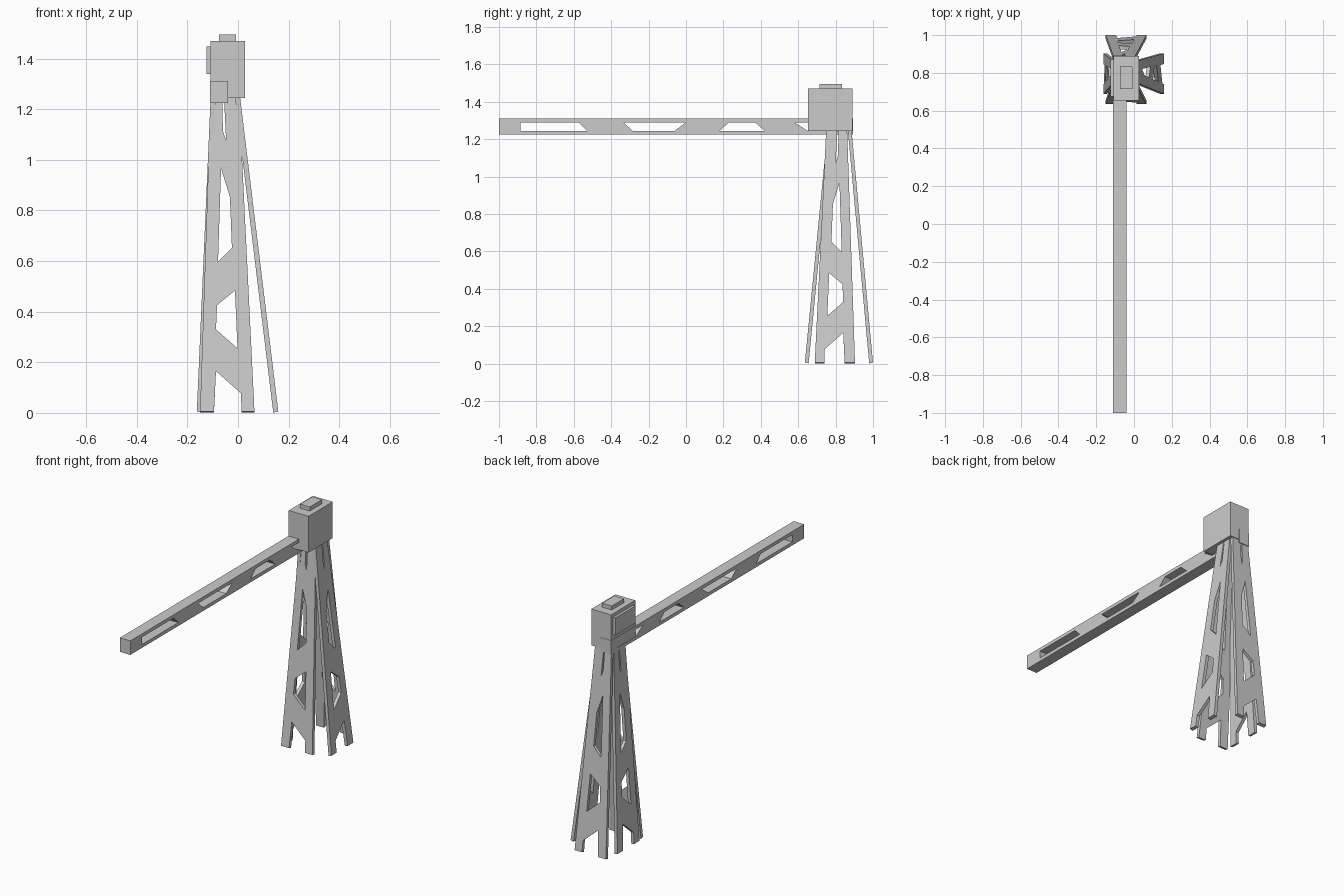
import bpy, bmesh

if "Cube" in bpy.data.objects:
    bpy.data.objects.remove(bpy.data.objects["Cube"])


def finish(name, bm):
    bmesh.ops.recalc_face_normals(bm, faces=bm.faces[:])
    mesh = bpy.data.meshes.new(name)
    bm.to_mesh(mesh)
    bm.free()
    obj = bpy.data.objects.new(name, mesh)
    bpy.context.collection.objects.link(obj)
    return obj


def box(name, lo, hi):
    bm = bmesh.new()
    bmesh.ops.create_cube(bm, size=1)
    for v in bm.verts:
        v.co = [l + (c + 0.5) * (h - l) for l, h, c in zip(lo, hi, v.co)]
    return finish(name, bm)


def plate(name, loops, place):
    """Fill an outline with holes, give it depth 0..1, then map (u, v, depth) to world."""
    bm = bmesh.new()
    for loop in loops:
        vs = [bm.verts.new((u, v, 0)) for u, v in loop]
        for a, b in zip(vs, vs[1:] + vs[:1]):
            bm.edges.new((a, b))
    bmesh.ops.triangle_fill(bm, use_beauty=True, use_dissolve=False,
                            edges=bm.edges[:], normal=(0, 0, 1))
    ext = bmesh.ops.extrude_face_region(bm, geom=bm.faces[:], use_keep_orig=True)
    for g in ext["geom"]:
        if isinstance(g, bmesh.types.BMVert):
            g.co.z = 1
    for v in bm.verts:
        v.co = place(*v.co)
    return finish(name, bm)


# Tower: one tapered truss panel, used on four sides
TOP = 1.25
panel = [
    [(-0.15, 0.006), (-0.095, 0.006), (-0.087, 0.165), (0.012, 0.077),
     (0.014, 0.006), (0.065, 0.006), (0.004, TOP), (-0.108, TOP)],
    [(-0.087, 0.33), (-0.002, 0.255), (-0.012, 0.484), (-0.083, 0.425)],
    [(-0.079, 0.597), (-0.024, 0.652), (-0.032, 0.854), (-0.067, 0.966)],
    [(-0.060, 1.115), (-0.047, 1.075), (-0.055, 1.24), (-0.061, 1.24)],
]


def leaning(axis, bottom, top, inward):
    """Place a panel leaning along the axis; depth runs towards the tower's middle."""
    def place(u, v, w):
        d = bottom + (top - bottom) * v / TOP + inward * w * 0.02
        z = v - w * 0.005 if v < 0.05 else v
        return (u, d, z) if axis == "y" else (d, 0.7535 - u, z)
    return place


for name, axis, bottom, top, inward in [
    ("front_leg_panel", "y", 0.635, 0.757, 1),
    ("back_leg_panel", "y", 1.0, 0.885, -1),
    ("left_leg_panel", "x", -0.163, -0.108, 1),
    ("right_leg_panel", "x", 0.16, 0.008, -1),
]:
    plate(name, panel, leaning(axis, bottom, top, inward))

# Boom: long beam with windows cut through its sides
Z0, Z1 = 1.245, 1.29
boom = [
    [(-1, 1.224), (0.892, 1.224), (0.892, 1.311), (-1, 1.311)],
    [(-0.885, Z0), (-0.53, Z0), (-0.575, Z1), (-0.885, Z1)],
    [(-0.285, Z0), (-0.06, Z0), (0.0, Z1), (-0.335, Z1)],
    [(0.18, Z0), (0.42, Z0), (0.37, Z1), (0.23, Z1)],
    [(0.65, Z0), (0.83, Z0), (0.83, Z1), (0.58, Z1)],
]
plate("boom", boom, lambda u, v, w: (-0.111 + 0.072 * w, u, v))

# Cab with side panel and roof hatch
box("cab", (-0.109, 0.653, 1.245), (0.027, 0.89, 1.47))
box("cab_side_panel", (-0.125, 0.675, 1.34), (-0.105, 0.87, 1.448))
box("roof_hatch", (-0.075, 0.715, 1.465), (-0.008, 0.835, 1.495))
